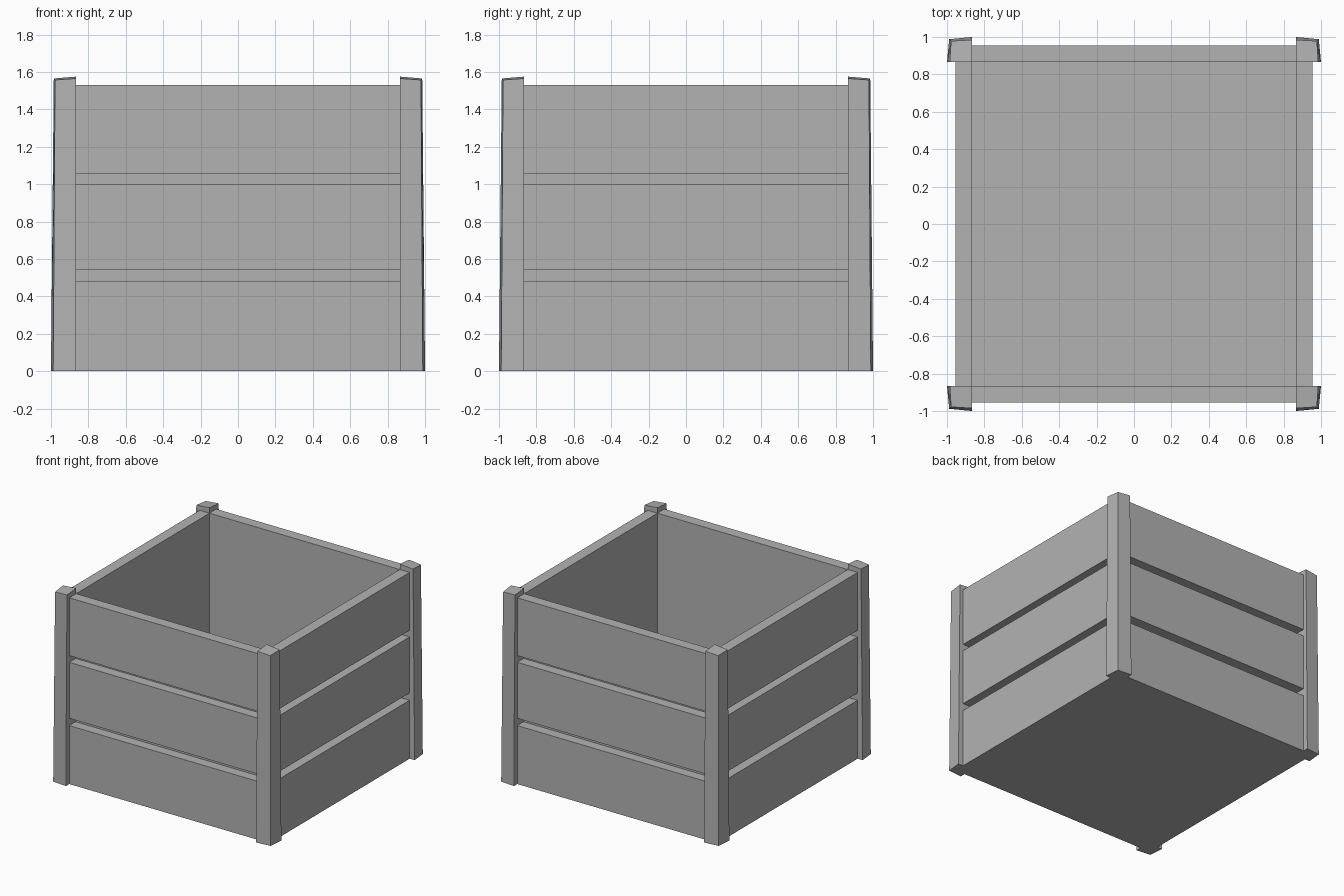
import bpy
import bmesh

cube = bpy.data.objects.get("Cube")
if cube:
    bpy.data.objects.remove(cube, do_unlink=True)

GREY = (0.45, 0.45, 0.45, 1.0)
mat = bpy.data.materials.new("plain grey")
mat.use_nodes = True
mat.diffuse_color = GREY
mat.node_tree.nodes["Principled BSDF"].inputs["Base Color"].default_value = GREY

INNER = 0.865    # inside face of the walls
OUTER = 0.955    # outside face of the planks
LINER = 0.872    # back of the grooves between planks
RIM = 1.53       # top of the walls
FLOOR = 0.06     # top of the floor panel


def make_solid(name, bottom, top):
    """Closed prism between two matching loops of points."""
    bm = bmesh.new()
    low = [bm.verts.new(p) for p in bottom]
    high = [bm.verts.new(p) for p in top]
    bm.faces.new(low[::-1])
    bm.faces.new(high)
    n = len(low)
    for i in range(n):
        j = (i + 1) % n
        bm.faces.new((low[i], low[j], high[j], high[i]))
    bmesh.ops.recalc_face_normals(bm, faces=bm.faces)
    mesh = bpy.data.meshes.new(name)
    bm.to_mesh(mesh)
    bm.free()
    mesh.materials.append(mat)
    obj = bpy.data.objects.new(name, mesh)
    bpy.context.collection.objects.link(obj)
    return obj


def make_box(name, x, y, z):
    loop = [(x[0], y[0]), (x[1], y[0]), (x[1], y[1]), (x[0], y[1])]
    return make_solid(name, [(a, b, z[0]) for a, b in loop],
                      [(a, b, z[1]) for a, b in loop])


# Floor panel
make_box("floor", (-INNER, INNER), (-INNER, INNER), (0, FLOOR))

# Three planks and a thin liner behind them on every side
PLANKS = {"lower": (0, 0.48), "middle": (0.54, 1.0), "upper": (1.055, RIM)}
SPAN = (-INNER, INNER)
for side, axis, sign in (("front", 1, -1), ("back", 1, 1),
                         ("right", 0, -1), ("left", 0, 1)):
    def wall(name, near, far, z):
        depth = sorted((sign * near, sign * far))
        x, y = (depth, SPAN) if axis == 0 else (SPAN, depth)
        make_box(name, x, y, z)

    wall(f"{side}_liner", INNER, LINER, (0, RIM))
    for level, z in PLANKS.items():
        wall(f"{side}_{level}_plank", LINER, OUTER, z)

# Corner posts, slightly tapered, with tops falling towards the outer corner
foot = [(INNER, INNER, 0), (1.0, INNER, 0), (0.988, 0.988, 0), (INNER, 1.0, 0)]
head = [(INNER, INNER, 1.575), (0.985, INNER, 1.565),
        (0.978, 0.978, 1.557), (INNER, 0.985, 1.565)]
for fb, sy in (("front", -1), ("back", 1)):
    for lr, sx in (("right", -1), ("left", 1)):
        make_solid(f"{fb}_{lr}_post",
                   [(sx * x, sy * y, z) for x, y, z in foot],
                   [(sx * x, sy * y, z) for x, y, z in head])
